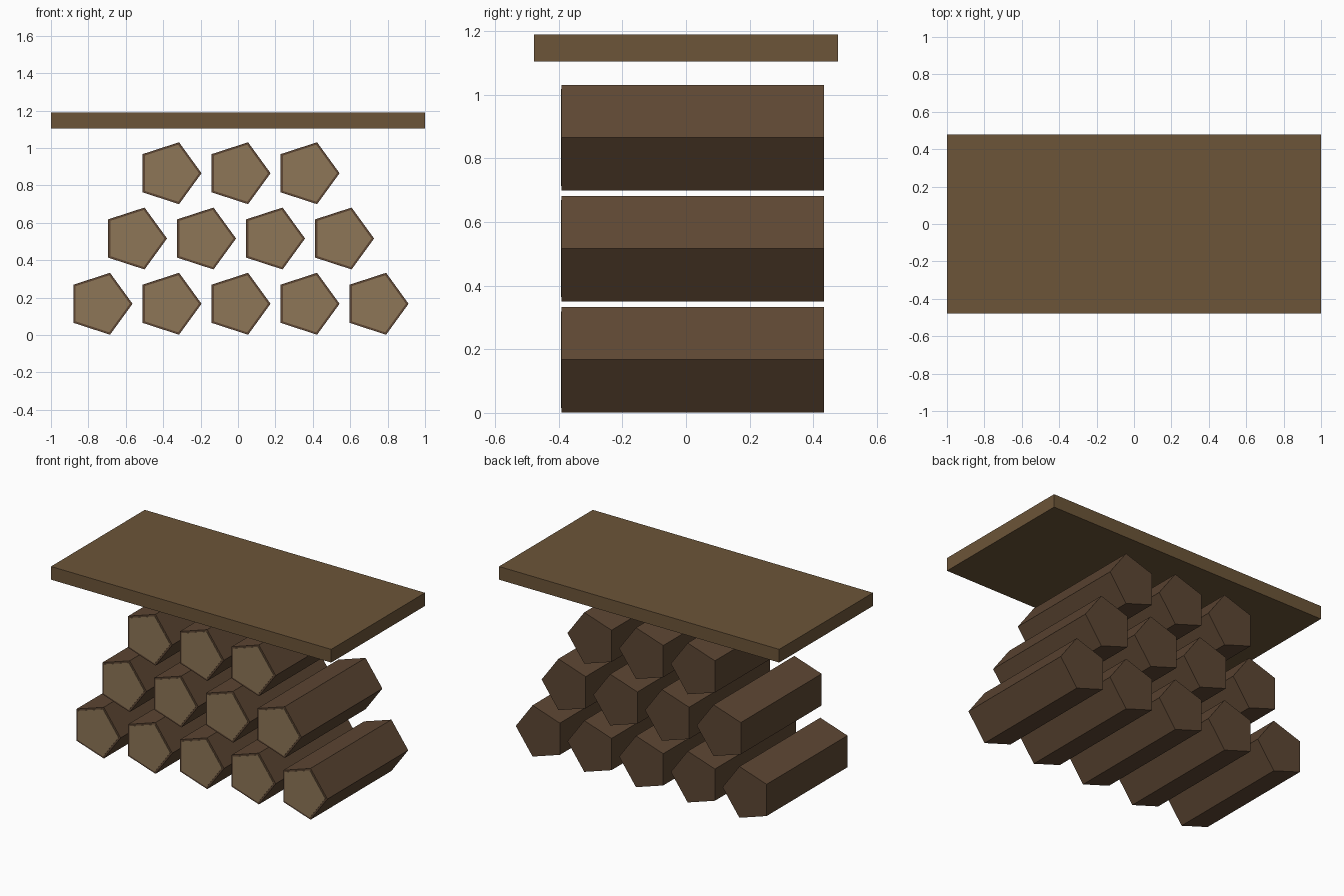
import bpy
from math import radians

if "Cube" in bpy.data.objects:
    bpy.data.objects.remove(bpy.data.objects["Cube"])


def material(name, rgb):
    m = bpy.data.materials.new(name)
    m.diffuse_color = (*rgb, 1)
    m.use_nodes = True
    m.node_tree.nodes["Principled BSDF"].inputs["Base Color"].default_value = m.diffuse_color
    return m


bark = material("bark", (0.11, 0.062, 0.033))
cut_wood = material("cut_wood", (0.27, 0.18, 0.095))
plank = material("plank", (0.15, 0.09, 0.04))


def prism(name, x, z, y0, y1, radius, mat):
    """Five-sided prism along y with one corner pointing to +x."""
    bpy.ops.mesh.primitive_cylinder_add(
        vertices=5, radius=radius, depth=y1 - y0,
        location=(x, (y0 + y1) / 2, z), rotation=(radians(90), 0, 0))
    ob = bpy.context.object
    ob.name = name
    # The primitive's first corner lies on local +y: turn it to local +x
    for v in ob.data.vertices:
        v.co.x, v.co.y = v.co.y, -v.co.x
    ob.data.materials.append(mat)


R = 0.174
PITCH_X, PITCH_Z, BASE_Z = 0.369, 0.349, 0.167

# Stacked logs in rows of 5, 4 and 3, each with a pale cut face at the front
for row, count in enumerate((5, 4, 3)):
    z = BASE_Z + row * PITCH_Z
    for i in range(count):
        x = (i - (count - 1) / 2) * PITCH_X
        prism(f"log_{row}_{i}", x, z, -0.391, 0.433, R, bark)
        prism(f"log_cut_face_{row}_{i}", x, z, -0.393, -0.385, R * 0.92, cut_wood)

# Flat roof board floating above the stack
bpy.ops.mesh.primitive_cube_add(size=1, location=(0, 0, 1.147))
roof = bpy.context.object
roof.name = "roof_board"
roof.scale = (2, 0.956, 0.085)
roof.data.materials.append(plank)
